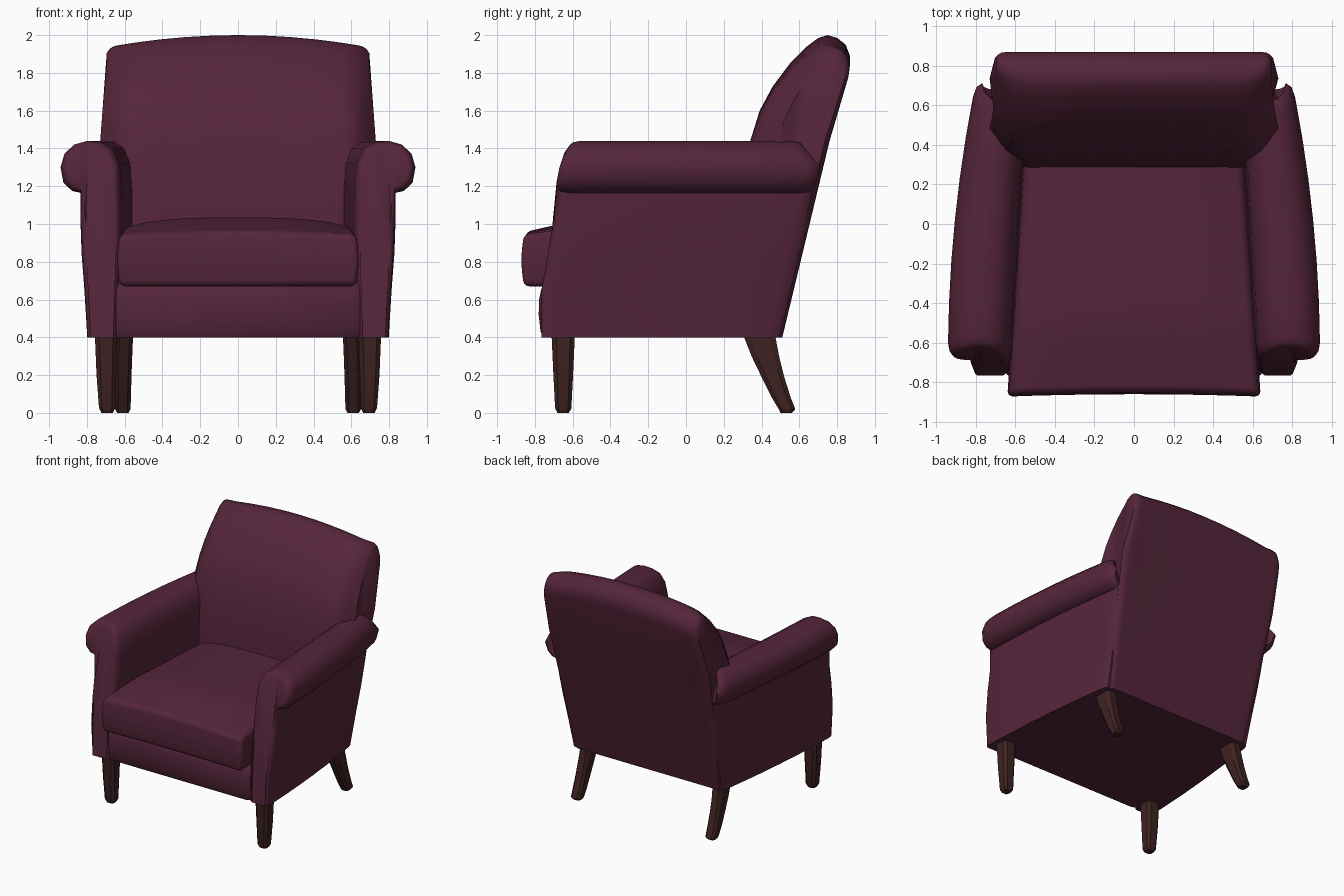
import bpy, bmesh, math

cube = bpy.data.objects.get("Cube")
if cube:
    bpy.data.objects.remove(cube, do_unlink=True)


def material(name, rgb):
    m = bpy.data.materials.new(name)
    m.use_nodes = True
    m.diffuse_color = (*rgb, 1)
    m.node_tree.nodes["Principled BSDF"].inputs["Base Color"].default_value = (*rgb, 1)
    return m


FABRIC = material("burgundy fabric", (0.09, 0.0185, 0.042))
WOOD = material("dark brown wood", (0.048, 0.0165, 0.0155))


def interp(v, pts):
    """Piecewise linear value at v through (v, value) pairs."""
    if v <= pts[0][0]:
        return pts[0][1]
    for (a, p), (b, q) in zip(pts, pts[1:]):
        if v <= b:
            return p + (q - p) * (v - a) / (b - a)
    return pts[-1][1]


def finish(name, bm, mat, angle):
    bmesh.ops.recalc_face_normals(bm, faces=bm.faces)
    me = bpy.data.meshes.new(name)
    bm.to_mesh(me)
    bm.free()
    ob = bpy.data.objects.new(name, me)
    bpy.context.collection.objects.link(ob)
    me.materials.append(mat)
    bpy.ops.object.select_all(action="DESELECT")
    ob.select_set(True)
    bpy.context.view_layer.objects.active = ob
    bpy.ops.object.shade_smooth_by_angle(angle=math.radians(angle))
    return ob


def loft(name, rings, mat, angle=45):
    """Skin closed rings of equal length and cap both ends."""
    bm = bmesh.new()
    rows = [[bm.verts.new(p) for p in ring] for ring in rings]
    n = len(rows[0])
    for a, b in zip(rows, rows[1:]):
        for i in range(n):
            j = (i + 1) % n
            bm.faces.new((a[i], a[j], b[j], b[i]))
    caps = [bm.faces.new(rows[0]), bm.faces.new(rows[-1])]
    bmesh.ops.triangulate(bm, faces=caps)
    return finish(name, bm, mat, angle)


def back_line(z):
    return 0.51 + 0.241 * (z - 0.4)


# Backrest: leaning side profile lofted across, crowned on top, rounded at the sides
PROFILE = [(.28, .4), (.28, .9), (.30, 1.2), (.34, 1.44), (.39, 1.6), (.46, 1.73),
           (.55, 1.85), (.64, 1.94), (.70, 1.985), (.75, 2.0), (.80, 1.985),
           (.845, 1.95), (.868, 1.89), (.86, 1.82), (.76, 1.44), (.51, .4)]
WIDTH = [(.4, .66), (1.45, .73), (1.95, .695)]


def back_ring(u):
    a = abs(u)
    e = max(0, (a - 0.75) / 0.25) ** 2.5
    edge = max(0, (a - 0.94) / 0.06) ** 2
    ring = []
    for y, z in PROFILE:
        high = min(1, max(0, (z - 1.45) / 0.5))
        depth = max(0, back_line(z) - y)
        ring.append((u * interp(z, WIDTH), y + 0.4 * e * depth - 0.025 * edge,
                     z - high * (0.065 * a * a + 0.03 * edge)))
    return ring


half = [0, .2, .4, .6, .75, .82, .88, .93, .96, .985, 1]
loft("backrest", [back_ring(u) for u in [-h for h in half[:0:-1]] + half], FABRIC)

# Arms: scroll-topped section lofted from front to back, tapering inwards
SECTION = [(.64, .4), (.63, .7), (.62, .95), (.62, 1.2), (.63, 1.32), (.67, 1.40),
           (.73, 1.435), (.80, 1.44), (.87, 1.42), (.92, 1.37), (.94, 1.30),
           (.925, 1.22), (.88, 1.175), (.835, 1.165), (.835, 1.0), (.83, .85),
           (.815, .65), (.80, .4)]
ARM_FRONT = [(.4, -.765), (.65, -.765), (.8, -.74), (1.0, -.70), (1.2, -.685),
             (1.3, -.67), (1.4, -.645), (1.44, -.62)]
STATIONS = [(0, .75), (.006, .87), (.02, .95), (.05, 1), (.2, 1), (.35, 1), (.5, 1),
            (.65, 1), (.8, 1), (.95, 1), (.985, .95), (1, .8)]


def arm_ring(side, t, k):
    ring = []
    for x, z in SECTION:
        rear = back_line(z) - 0.015 - max(0, z - 1.3) * 0.9
        front = interp(z, ARM_FRONT)
        outer = (x - 0.62) / 0.32
        cx = 0.78 if z > 1.1 else 0.72
        px = cx + (x - cx) * k - 0.08 * t * (1 - outer) - 0.14 * t * t * outer
        pz = 1.3 + (z - 1.3) * k if z > 1.1 else z
        ring.append((side * px, front + (rear - front) * t, pz))
    return ring


for side, label in ((1, "left"), (-1, "right")):
    loft(label + "_arm", [arm_ring(side, t, k) for t, k in STATIONS], FABRIC)

# Seat rail under the cushion, slightly bulging at the front
rail = []
for z, y in ((.4, -.755), (.43, -.77), (.52, -.78), (.6, -.778), (.66, -.765), (.7, -.73)):
    rail.append([(-.645, y + .02, z), (-.61, y, z), (.61, y, z), (.645, y + .02, z),
                 (.58, .45, z), (-.58, .45, z)])
loft("seat_rail", rail, FABRIC)

# Seat cushion: subdivided box, tapered to the back and domed on top
bm = bmesh.new()
bmesh.ops.create_cube(bm, size=2)
bmesh.ops.subdivide_edges(bm, edges=bm.edges[:], cuts=9, use_grid_fill=True)
for v in bm.verts:
    u, w, h = v.co
    t = (w + 1) / 2
    top = 0.945 + 0.075 * min(1, t * 3.5) * (1 - 0.5 * u ** 4) + 0.015 * (1 - u * u)
    puff = 1 - h * h
    v.co = (u * (0.625 - 0.08 * t + 0.015 * puff),
            -0.845 + 1.18 * t - (1 - t) * (0.015 * puff + 0.012 * u * u),
            0.67 + (top - 0.67) * (h + 1) / 2)
cushion = finish("seat_cushion", bm, FABRIC, 60)
bevel = cushion.modifiers.new("rounded_edges", "BEVEL")
bevel.width = 0.035
bevel.segments = 4
bevel.angle_limit = math.radians(50)


# Legs: chamfered square section through a few levels
def leg(name, levels):
    c = 0.6
    shape = [(1, c), (c, 1), (-c, 1), (-1, c), (-1, -c), (-c, -1), (c, -1), (1, -c)]
    rings = [[(x + a * rx, y + b * ry, z) for a, b in shape] for x, y, z, rx, ry in levels]
    loft(name, rings, WOOD, 25)


for side, label in ((1, "left"), (-1, "right")):
    leg("front_" + label + "_leg", [(side * .698, -.65, .42, .06, .062),
                                    (side * .697, -.65, .2, .052, .052),
                                    (side * .693, -.65, .025, .043, .043),
                                    (side * .693, -.65, 0, .03, .03)])
    leg("back_" + label + "_leg", [(side * .60, .385, .42, .045, .085),
                                   (side * .605, .42, .3, .045, .073),
                                   (side * .608, .46, .19, .044, .06),
                                   (side * .61, .505, .08, .043, .05),
                                   (side * .61, .535, .02, .041, .044),
                                   (side * .61, .53, 0, .03, .03)])
